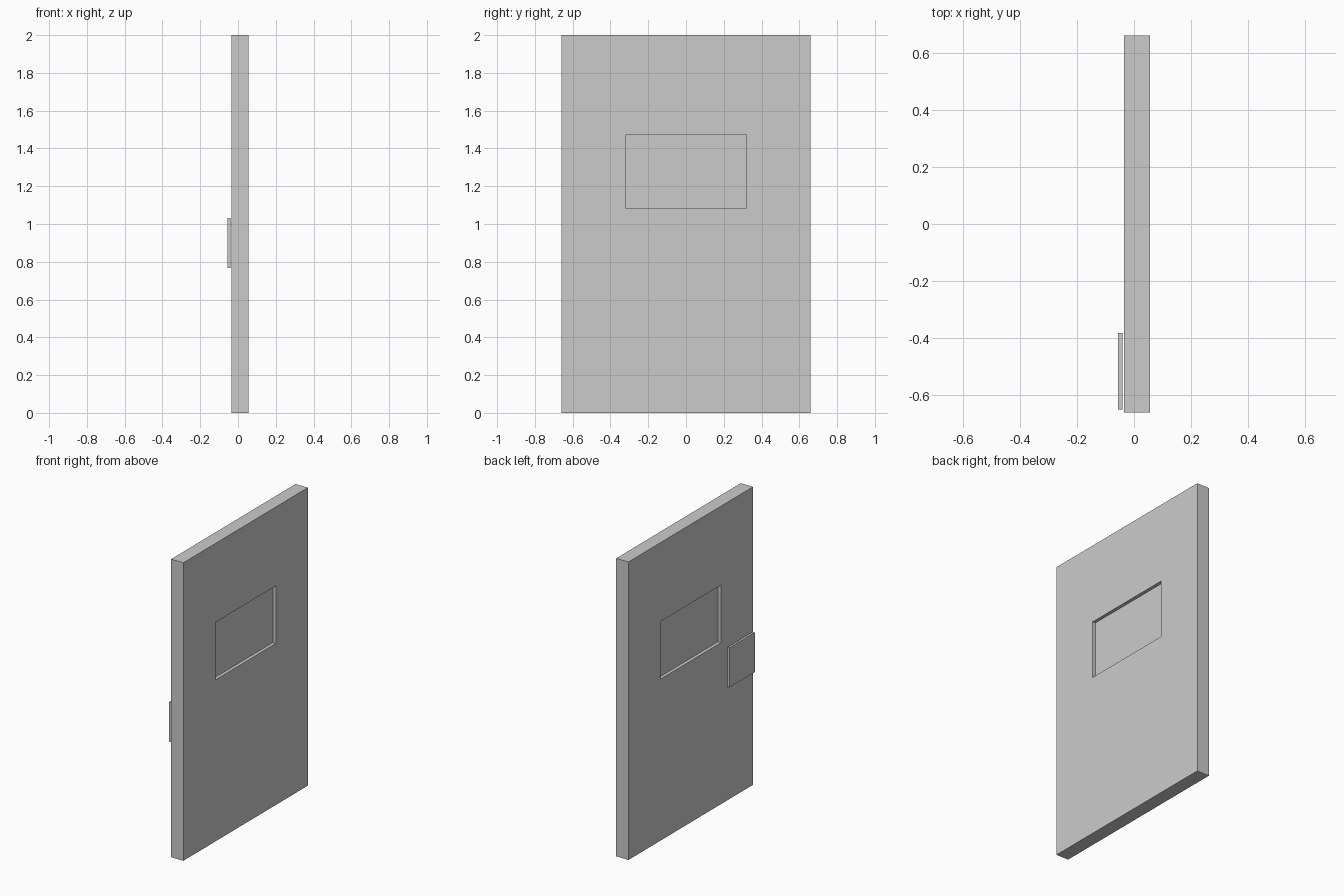
import bpy, bmesh

if "Cube" in bpy.data.objects:
    bpy.data.objects.remove(bpy.data.objects["Cube"])


def finish(name, bm):
    bmesh.ops.recalc_face_normals(bm, faces=bm.faces)
    mesh = bpy.data.meshes.new(name)
    bm.to_mesh(mesh)
    bm.free()
    obj = bpy.data.objects.new(name, mesh)
    bpy.context.collection.objects.link(obj)
    return obj


def rect(bm, x, y0, y1, z0, z1):
    corners = ((y0, z0), (y1, z0), (y1, z1), (y0, z1))
    return [bm.verts.new((x, y, z)) for y, z in corners]


def bridge(bm, a, b):
    for i in range(4):
        j = (i + 1) % 4
        bm.faces.new((a[i], a[j], b[j], b[i]))


OUTER = (-0.66, 0.66, 0.0, 2.0)
WINDOW = (-0.321, 0.321, 1.084, 1.47)
X0, X1 = -0.035, 0.056      # door faces
RECESS = 0.022              # depth of the window recess on each side

# Door slab: both faces carry a recessed window panel
bm = bmesh.new()
rims = []
for x, inner_x in ((X0, X0 + RECESS), (X1, X1 - RECESS)):
    outer = rect(bm, x, *OUTER)
    lip = rect(bm, x, *WINDOW)
    pane = rect(bm, inner_x, *WINDOW)
    bridge(bm, outer, lip)
    bridge(bm, lip, pane)
    bm.faces.new(pane)
    rims.append(outer)
bridge(bm, *rims)
finish("door_slab", bm)

# Push plate standing just off the back-left face
bm = bmesh.new()
plate = (-0.65, -0.381, 0.766, 1.032)
back = rect(bm, -0.056, *plate)
front = rect(bm, -0.041, *plate)
bridge(bm, back, front)
bm.faces.new(back)
bm.faces.new(front)
finish("push_plate", bm)
